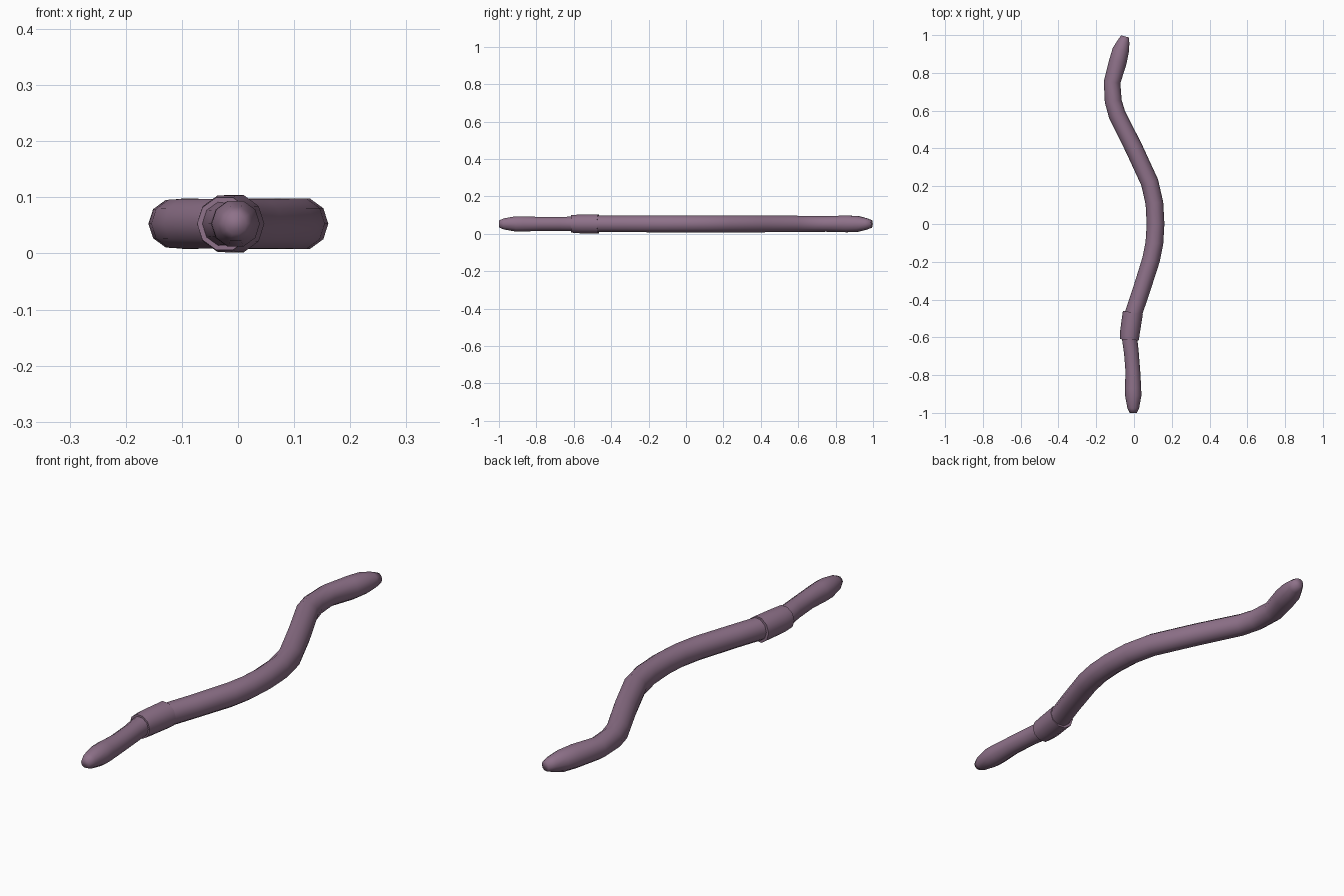
import bpy, bmesh, math
from mathutils import Vector

cube = bpy.data.objects.get("Cube")
if cube:
    bpy.data.objects.remove(cube)

SIDES = 10
AXIS_HEIGHT = 0.053

# Skin colour
skin = bpy.data.materials.new("dusky mauve skin")
skin.use_nodes = True
skin_colour = (0.27, 0.165, 0.25, 1)
skin.diffuse_color = skin_colour
bsdf = skin.node_tree.nodes["Principled BSDF"]
bsdf.inputs["Base Color"].default_value = skin_colour
bsdf.inputs["Roughness"].default_value = 0.7


def tube(name, stations, sharp_angle):
    """Loft a capped tube through (x, y, radius) stations."""
    bm = bmesh.new()
    points = [Vector((x, y, AXIS_HEIGHT)) for x, y, _ in stations]
    rings = []
    for i, (centre, station) in enumerate(zip(points, stations)):
        before = points[max(i - 1, 0)]
        after = points[min(i + 1, len(points) - 1)]
        along = (after - before).normalized()
        side = along.cross(Vector((0, 0, 1)))
        ring = []
        for k in range(SIDES):
            a = math.tau * k / SIDES
            offset = side * math.cos(a) + Vector((0, 0, math.sin(a)))
            ring.append(bm.verts.new(centre + offset * station[2]))
        rings.append(ring)
    for lower, upper in zip(rings, rings[1:]):
        for k in range(SIDES):
            n = (k + 1) % SIDES
            bm.faces.new((lower[k], lower[n], upper[n], upper[k]))
    bm.faces.new(rings[0])
    bm.faces.new(rings[-1])
    bmesh.ops.recalc_face_normals(bm, faces=bm.faces)
    mesh = bpy.data.meshes.new(name)
    bm.to_mesh(mesh)
    bm.free()
    mesh.materials.append(skin)
    obj = bpy.data.objects.new(name, mesh)
    bpy.context.collection.objects.link(obj)
    bpy.ops.object.select_all(action="DESELECT")
    obj.select_set(True)
    bpy.context.view_layer.objects.active = obj
    bpy.ops.object.shade_smooth_by_angle(angle=math.radians(sharp_angle))
    return obj


# Winding body, from the front tip to the tail tip
tube("worm_body", [
    (-0.004, -1.0, 0.019), (-0.004, -0.975, 0.031), (-0.004, -0.91, 0.043),
    (-0.005, -0.87, 0.043), (-0.006, -0.78, 0.039), (-0.014, -0.68, 0.039),
    (-0.023, -0.61, 0.041), (-0.005, -0.48, 0.046), (0.036, -0.36, 0.046),
    (0.09, -0.19, 0.047), (0.108, -0.1, 0.047), (0.114, 0.0, 0.047),
    (0.108, 0.11, 0.047), (0.083, 0.22, 0.047), (0.0, 0.4, 0.047),
    (-0.09, 0.58, 0.046), (-0.11, 0.65, 0.045), (-0.116, 0.75, 0.044),
    (-0.085, 0.86, 0.047), (-0.07, 0.92, 0.044), (-0.055, 0.965, 0.032),
    (-0.047, 0.993, 0.021),
], 80)

# Raised band behind the head
tube("raised_band", [
    (-0.024, -0.613, 0.049), (-0.021, -0.57, 0.0525), (-0.006, -0.468, 0.0535),
], 40)
